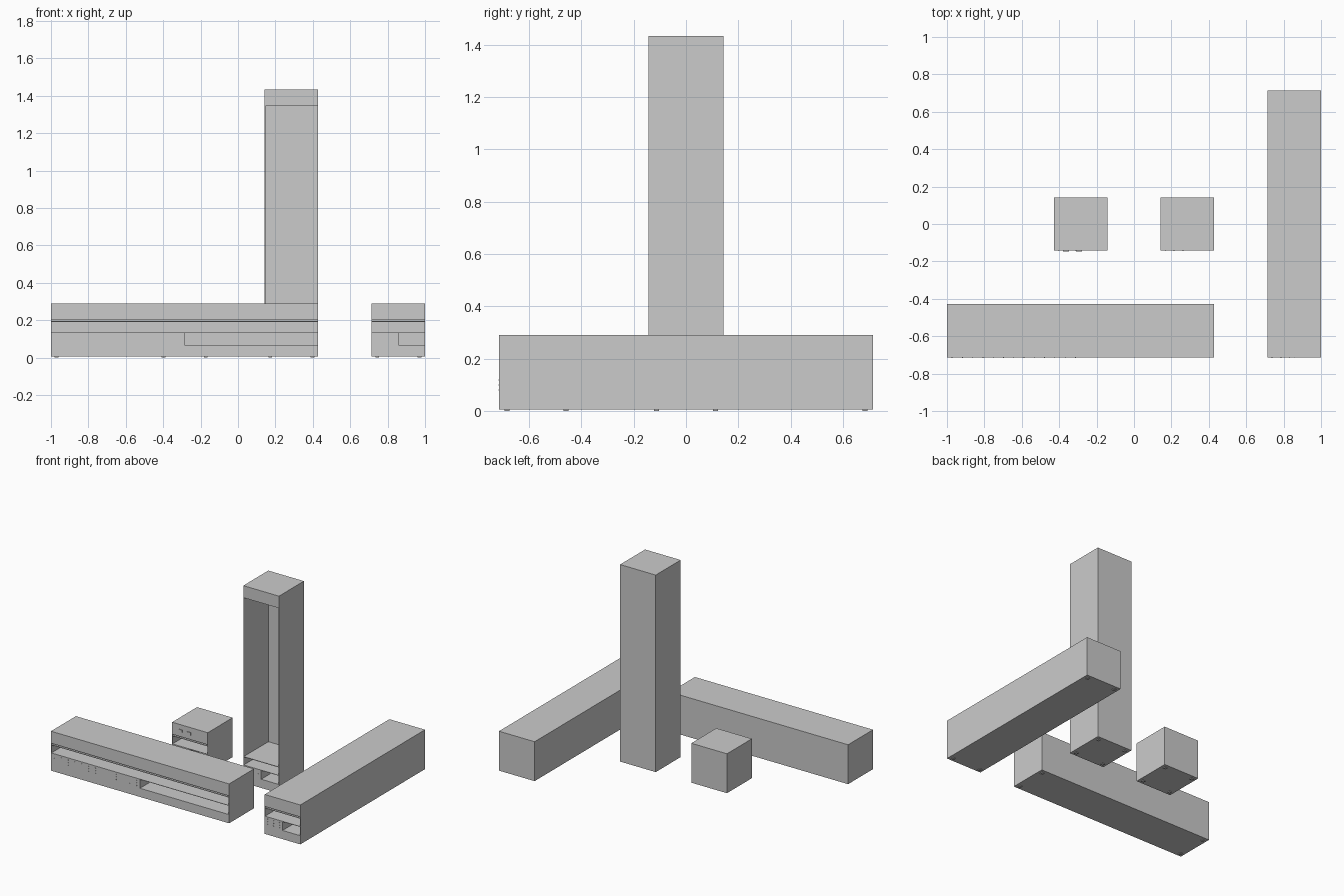
import bpy, bmesh
from mathutils import Matrix, Vector

if "Cube" in bpy.data.objects:
    bpy.data.objects.remove(bpy.data.objects["Cube"])

U = 2 / 7        # base module
BASE = 0.005     # foot height
WALL = 0.003     # sheet thickness


def boxes_object(name, boxes):
    """One mesh object from (min, max) corner pairs."""
    bm = bmesh.new()
    for lo, hi in boxes:
        lo, hi = Vector(lo), Vector(hi)
        m = Matrix.Translation((lo + hi) / 2) @ Matrix.Diagonal((*(hi - lo), 1))
        bmesh.ops.create_cube(bm, size=1, matrix=m)
    me = bpy.data.meshes.new(name)
    bm.to_mesh(me)
    bm.free()
    ob = bpy.data.objects.new(name, me)
    bpy.context.collection.objects.link(ob)
    return ob


def cabinet(name, x0, y0, w, d, h):
    x1, y1, xm = x0 + w, y0 + d, x0 + w / 2
    z = BASE
    body = boxes_object(name + "_body", [((x0, y0, z), (x1, y1, z + h))])

    # front openings: upper bay (grows with height), middle slot, lower right niche
    openings = [(x0 + WALL, 0.190, h - 0.087),
                (x0 + WALL, 0.129, 0.186),
                (xm, 0.063, 0.126)]
    cutter = boxes_object(name + "_cutter", [
        ((a, y0 - 0.05, z + b), (x1 - WALL, y1 - WALL, z + c)) for a, b, c in openings])
    cutter.hide_render = True
    mod = body.modifiers.new("openings", 'BOOLEAN')
    mod.operation, mod.solver, mod.object = 'DIFFERENCE', 'EXACT', cutter
    bpy.context.view_layer.objects.active = body
    bpy.ops.object.modifier_apply(modifier=mod.name)
    bpy.data.objects.remove(cutter)

    # thin feet
    boxes_object(name + "_feet", [
        ((fx - 0.01, fy - 0.01, 0), (fx + 0.01, fy + 0.01, z))
        for fx in (x0 + 0.03, x1 - 0.03) for fy in (y0 + 0.03, y1 - 0.03)])

    # small studs on the lower left front
    cols = max(2, round(w / 2 / 0.055))
    step = w / 2 / cols
    studs = []
    for i in range(cols):
        for zz in (0.076, 0.095, 0.114):
            cx = x0 + (i + 0.5) * step
            studs.append(((cx - .002, y0 - .002, z + zz - .002),
                          (cx + .002, y0 + .001, z + zz + .002)))
    boxes_object(name + "_studs", studs)


cabinet("small_cabinet", -1.5 * U, -0.5 * U, U, U, U)
cabinet("tall_cabinet", 0.5 * U, -0.5 * U, U, U, 5 * U)
cabinet("wide_cabinet", -3.5 * U, -2.5 * U, 5 * U, U, U)
cabinet("deep_cabinet", 2.5 * U, -2.5 * U, U, 5 * U, U)

# two slim pulls on the small cabinet, one centre strip on the deep cabinet
boxes_object("small_cabinet_pulls", [
    ((x - 0.016, -0.5 * U - 0.004, 0.236), (x + 0.016, -0.5 * U + 0.001, 0.256))
    for x in (-0.363, -0.293)])
boxes_object("deep_cabinet_centre_strip", [
    ((3 * U - 0.001, -2.5 * U - 0.001, 0.206), (3 * U + 0.001, -2.5 * U + 0.001, 0.288))])
